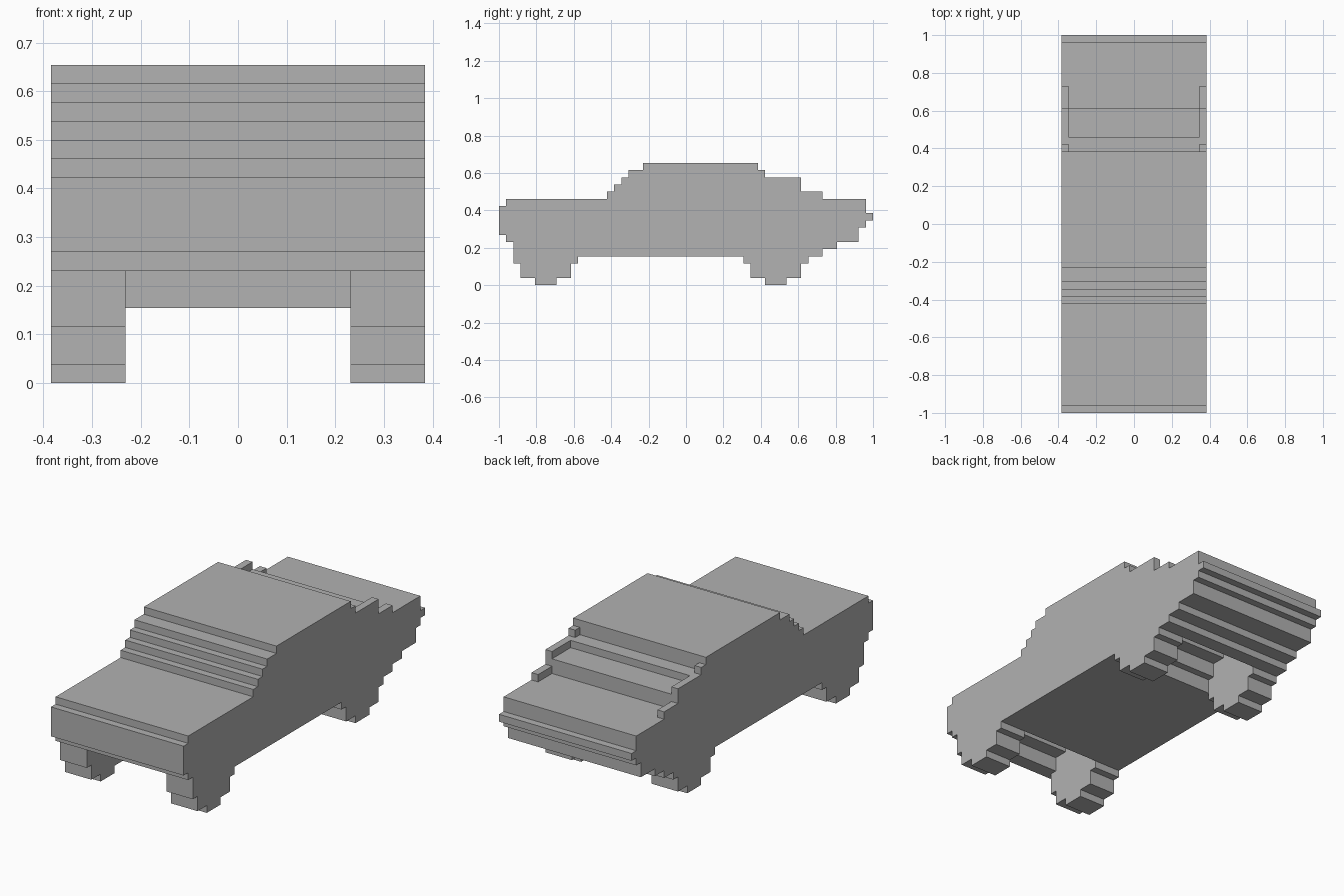
import bpy
import bmesh

if "Cube" in bpy.data.objects:
    bpy.data.objects.remove(bpy.data.objects["Cube"])

U = 2 / 52        # one block
MID = 26          # blocks from the nose to the centre

grey = bpy.data.materials.new("plain_grey")
grey.use_nodes = True
grey.diffuse_color = (0.445, 0.445, 0.445, 1)
grey.node_tree.nodes["Principled BSDF"].inputs["Base Color"].default_value = grey.diffuse_color


def stepped(runs, end):
    """Turn (start, height) runs into a staircase outline."""
    points = []
    for n, (start, height) in enumerate(runs):
        stop = runs[n + 1][0] if n + 1 < len(runs) else end
        points += [(start, height), (stop, height)]
    return points


def prism(name, top, bottom, end, x0, x1):
    """Extrude the area between two staircases across the width."""
    outline = stepped(bottom, end) + stepped(top, end)[::-1]
    bm = bmesh.new()
    face = bm.faces.new([bm.verts.new((x0 * U, (y - MID) * U, z * U)) for y, z in outline])
    moved = bmesh.ops.extrude_face_region(bm, geom=[face])["geom"]
    verts = [g for g in moved if isinstance(g, bmesh.types.BMVert)]
    bmesh.ops.translate(bm, verts=verts, vec=((x1 - x0) * U, 0, 0))
    bmesh.ops.recalc_face_normals(bm, faces=bm.faces)
    mesh = bpy.data.meshes.new(name)
    bm.to_mesh(mesh)
    bm.free()
    mesh.materials.append(grey)
    obj = bpy.data.objects.new(name, mesh)
    bpy.context.collection.objects.link(obj)
    return obj


# Half outline of a blocky wheel: offset from its front edge, height
WHEEL = [(0, 6), (1, 8), (3, 9), (6, 8), (8, 6)]
WHEEL_STARTS = {"front": 2, "rear": 34}


def arch(start):
    return [(start + y, z) for y, z in WHEEL]


# Body with wheel wells running right across underneath
body_top = [(0, 11), (1, 12), (15, 13), (16, 14), (17, 15), (18, 16), (20, 17),
            (36, 15), (38, 14), (42, 12), (51, 10)]
body_bottom = ([(0, 7), (1, 6)] + arch(WHEEL_STARTS["front"]) + [(11, 4)]
               + arch(WHEEL_STARTS["rear"])
               + [(43, 4), (45, 5), (47, 6), (50, 8), (51, 9)])
prism("car_body", body_top, body_bottom, 52, -10, 10)

for side, sign in (("left", 1), ("right", -1)):
    # Wheels fill the outer part of the wells
    for end, start in WHEEL_STARTS.items():
        top = arch(start)
        bottom = [(y, 9 - z) for y, z in top]
        prism(f"{end}_{side}_wheel", top, bottom, start + 9, sign * 6, sign * 10)
    # Raised rims beside the rear window
    for part, y0, y1, z in (("upper", 36, 37, 15), ("middle", 38, 42, 14), ("lower", 42, 45, 12)):
        prism(f"{part}_{side}_window_rim", [(y0, z + 1)], [(y0, z)], y1, sign * 9, sign * 10)
